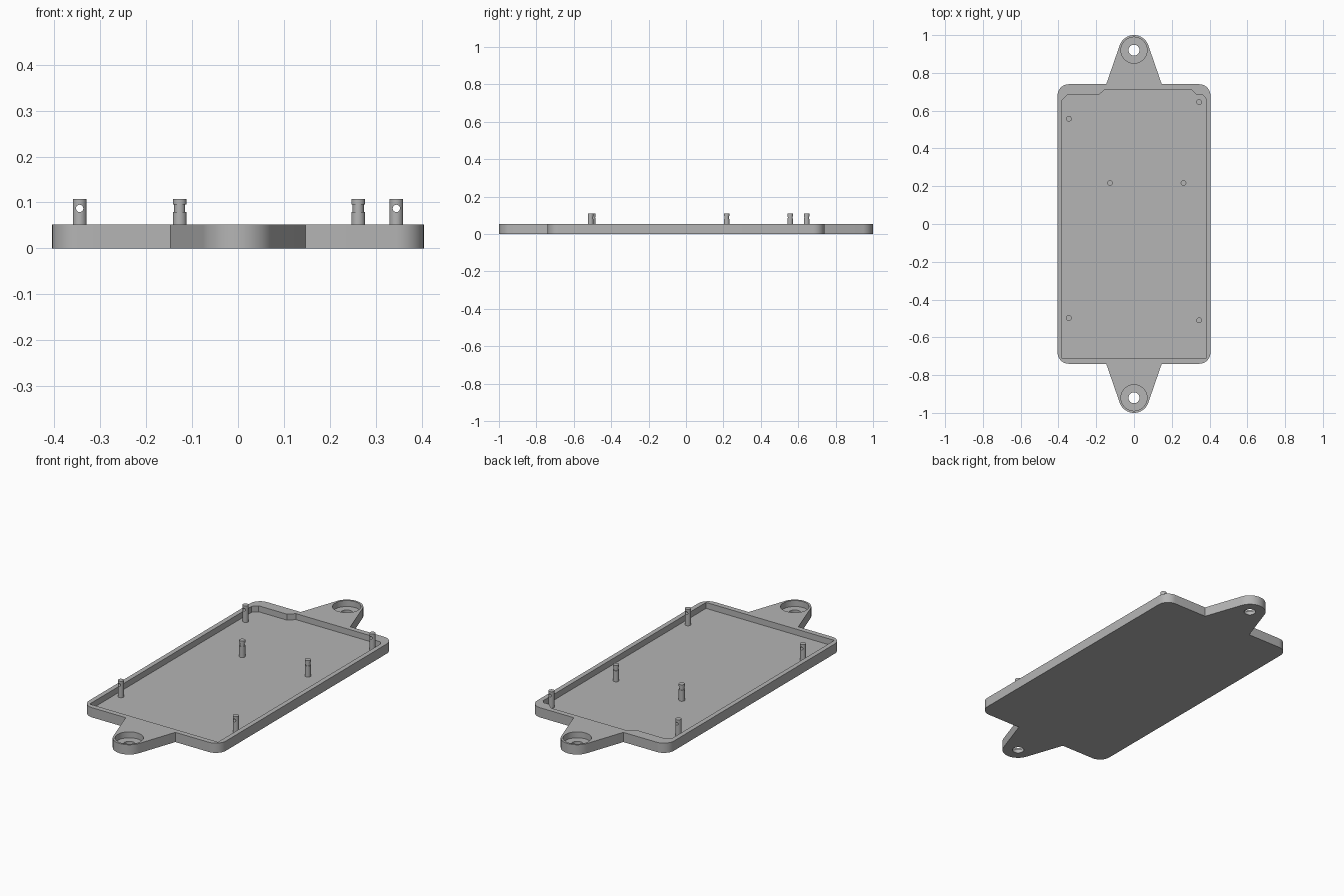
import bpy
import bmesh
from math import sin, cos, pi, atan2, acos, hypot
from mathutils import Matrix, Vector

if "Cube" in bpy.data.objects:
    bpy.data.objects.remove(bpy.data.objects["Cube"], do_unlink=True)

HALF_X, HALF_Y, HEIGHT, FLOOR = 0.405, 0.74, 0.052, 0.02
EAR_Y, EAR_R, EAR_BASE = 0.92, 0.08, 0.147

grey = bpy.data.materials.new("plain grey")
grey.use_nodes = True
colour = (0.46, 0.46, 0.46, 1)
grey.diffuse_color = colour
grey.node_tree.nodes["Principled BSDF"].inputs["Base Color"].default_value = colour


def finish(name, bm):
    bmesh.ops.recalc_face_normals(bm, faces=bm.faces)
    mesh = bpy.data.meshes.new(name)
    bm.to_mesh(mesh)
    bm.free()
    mesh.materials.append(grey)
    obj = bpy.data.objects.new(name, mesh)
    bpy.context.collection.objects.link(obj)
    return obj


def prism(name, outline, z0, z1):
    """Extrude a closed xy outline from z0 to z1."""
    bm = bmesh.new()
    face = bm.faces.new([bm.verts.new((x, y, z0)) for x, y in outline])
    side = bmesh.ops.extrude_face_region(bm, geom=[face])
    top = [v for v in side["geom"] if isinstance(v, bmesh.types.BMVert)]
    bmesh.ops.translate(bm, verts=top, vec=(0, 0, z1 - z0))
    return finish(name, bm)


def arc(cx, cy, r, a0, a1, steps):
    return [(cx + r * cos(a0 + (a1 - a0) * i / steps),
             cy + r * sin(a0 + (a1 - a0) * i / steps)) for i in range(steps + 1)]


def circle(cx, cy, r, steps=40):
    return arc(cx, cy, r, 0, 2 * pi, steps)[:-1]


def select_only(obj):
    bpy.ops.object.select_all(action="DESELECT")
    obj.select_set(True)
    bpy.context.view_layer.objects.active = obj


def cut(obj, cutter):
    cutter.hide_render = True
    mod = obj.modifiers.new("cut", "BOOLEAN")
    mod.operation, mod.solver, mod.object = "DIFFERENCE", "EXACT", cutter
    select_only(obj)
    bpy.ops.object.modifier_apply(modifier=mod.name)
    bpy.data.objects.remove(cutter, do_unlink=True)


def smooth(obj):
    select_only(obj)
    bpy.ops.object.shade_smooth_by_angle(angle=pi / 6)


# Tray outline: half of it counter-clockwise, then turned by half a circle
CORNER = 0.06
drop = HALF_Y - EAR_Y
tangent = atan2(drop, EAR_BASE) + acos(EAR_R / hypot(EAR_BASE, drop))
half = arc(HALF_X - CORNER, HALF_Y - CORNER, CORNER, 0, pi / 2, 10)
half += [(EAR_BASE, HALF_Y)]
half += arc(0, EAR_Y, EAR_R, tangent, pi - tangent, 28)
half += [(-EAR_BASE, HALF_Y)]
half += arc(CORNER - HALF_X, HALF_Y - CORNER, CORNER, pi / 2, pi, 10)
# the turned half repeats both left and right corners at the far end
far = [(-x, -y) for x, y in half]
tray = prism("tray", half + far, 0, HEIGHT)

# Shallow pocket with stepped far corners
pocket = [(-0.38, -0.712), (0.38, -0.712), (0.38, 0.665), (0.365, 0.682),
          (0.333, 0.682), (0.302, 0.712), (-0.155, 0.712), (-0.187, 0.682),
          (-0.355, 0.682), (-0.38, 0.657)]
cut(tray, prism("pocket_cutter", pocket, FLOOR, 0.2))

# Counterbored screw holes in the ears
for side in (-1, 1):
    cut(tray, prism("bore_cutter", circle(0, side * EAR_Y, 0.069), FLOOR, 0.2))
    cut(tray, prism("hole_cutter", circle(0, side * EAR_Y, 0.029), -0.1, 0.2))
smooth(tray)


def turned(name, x, y, profile, steps=24):
    """Spin an (r, z) profile around a vertical axis."""
    bm = bmesh.new()
    verts = [bm.verts.new((r, 0, z)) for r, z in profile]
    edges = [bm.edges.new(pair) for pair in zip(verts, verts[1:])]
    bmesh.ops.spin(bm, geom=verts + edges, cent=(0, 0, 0), axis=(0, 0, 1),
                   angle=2 * pi, steps=steps)
    bmesh.ops.remove_doubles(bm, verts=bm.verts, dist=0.0001)
    bmesh.ops.translate(bm, verts=bm.verts, vec=(x, y, 0))
    return finish(name, bm)


PIN_R, PIN_TOP, EYE_Z, EYE_R = 0.015, 0.108, 0.087, 0.008
BASE = FLOOR - 0.002

# Corner pins with a cross hole
corner_pins = {"front_right_pin": (-0.345, -0.498), "front_left_pin": (0.345, -0.51),
               "back_right_pin": (-0.345, 0.557), "back_left_pin": (0.345, 0.645)}
for name, (x, y) in corner_pins.items():
    pin = turned(name, x, y, [(0, BASE), (PIN_R, BASE), (PIN_R, PIN_TOP), (0, PIN_TOP)])
    bm = bmesh.new()
    place = Matrix.Translation(Vector((x, y, EYE_Z))) @ Matrix.Rotation(pi / 2, 4, "X")
    bmesh.ops.create_cone(bm, cap_ends=True, segments=20, radius1=EYE_R,
                          radius2=EYE_R, depth=0.1, matrix=place)
    cut(pin, finish("eye_cutter", bm))
    smooth(pin)

# Middle pins with a groove around the neck
NECK = 0.012
for name, x in (("middle_right_pin", -0.127), ("middle_left_pin", 0.262)):
    smooth(turned(name, x, 0.217, [
        (0, BASE), (PIN_R, BASE), (PIN_R, EYE_Z - EYE_R), (NECK, EYE_Z - EYE_R),
        (NECK, EYE_Z + EYE_R), (PIN_R, EYE_Z + EYE_R), (PIN_R, PIN_TOP), (0, PIN_TOP)]))
